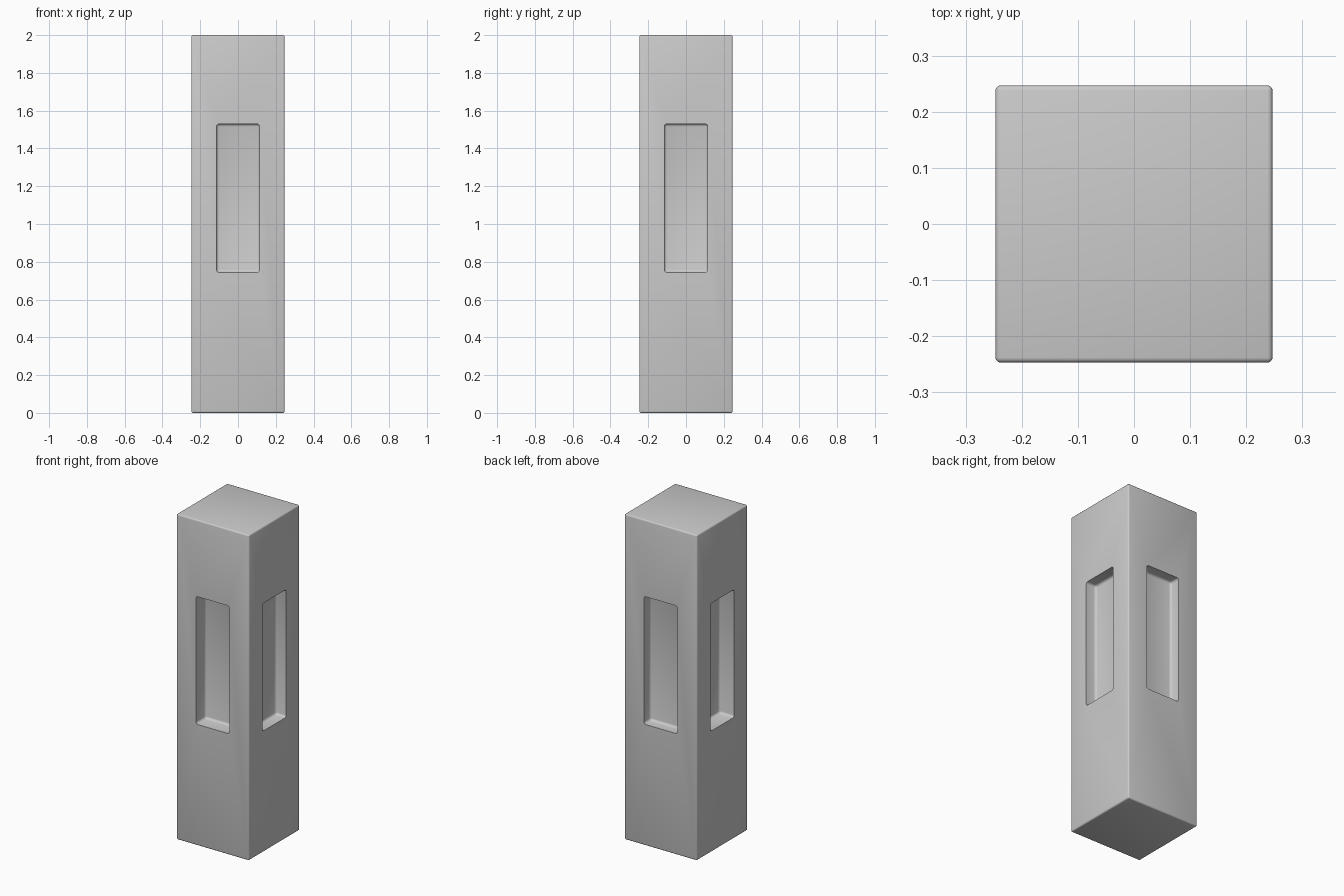
import bpy
from mathutils import Vector

if "Cube" in bpy.data.objects:
    bpy.data.objects.remove(bpy.data.objects["Cube"])

W, H = 0.494, 2.0
HALF = W / 2


def box(name, size, loc, bevel):
    bpy.ops.mesh.primitive_cube_add(size=1, location=loc)
    ob = bpy.context.object
    ob.name = name
    ob.scale = size
    bpy.ops.object.transform_apply(location=False, rotation=False, scale=True)
    m = ob.modifiers.new("rounded_edges", 'BEVEL')
    m.width, m.segments = bevel, 3
    bpy.ops.object.modifier_apply(modifier=m.name)
    return ob


# Square pillar with softly rounded edges
pillar = box("pillar", (W, W, H), (0, 0, H / 2), 0.009)

# One rounded niche in each side: outward direction and depth
niches = [("front", (0, -1), 0.095), ("back", (0, 1), 0.066),
          ("right", (1, 0), 0.070), ("left", (-1, 0), 0.100)]
for side, (dx, dy), depth in niches:
    length = depth + 0.1
    centre = HALF - depth + length / 2
    size = (length, 0.23, 0.785) if dx else (0.228, length, 0.785)
    cutter = box(side + "_niche_cutter", size,
                 (dx * centre, dy * centre, 1.137), 0.014)
    bpy.context.view_layer.objects.active = pillar
    m = pillar.modifiers.new(side + "_niche", 'BOOLEAN')
    m.operation, m.object, m.solver = 'DIFFERENCE', cutter, 'EXACT'
    bpy.ops.object.modifier_apply(modifier=m.name)
    bpy.data.objects.remove(cutter, do_unlink=True)

# Smooth bevels, crisp niche openings
bpy.ops.object.select_all(action='DESELECT')
pillar.select_set(True)
bpy.context.view_layer.objects.active = pillar
bpy.ops.object.shade_smooth_by_angle(angle=0.6)
